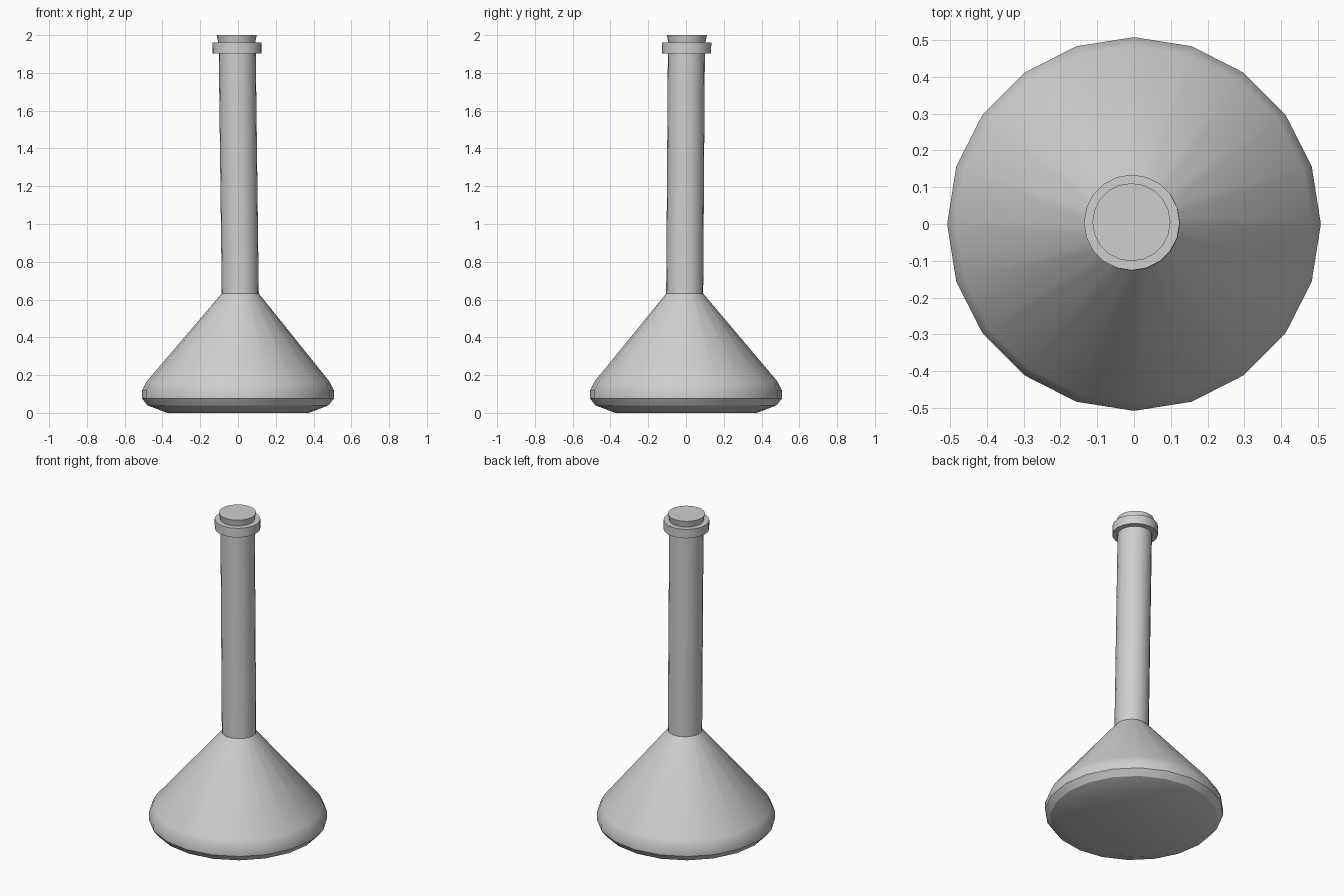
import bpy, bmesh, math

if "Cube" in bpy.data.objects:
    bpy.data.objects.remove(bpy.data.objects["Cube"])

SIDES = 20

# One flat grey for the whole flask
grey = bpy.data.materials.new("light grey")
grey.diffuse_color = (0.62, 0.62, 0.62, 1)
grey.use_nodes = True
grey.node_tree.nodes["Principled BSDF"].inputs["Base Color"].default_value = grey.diffuse_color


def lathe(name, rings, angle=30):
    """Closed solid from rings given as (radius, z, centre x, centre y)."""
    bm = bmesh.new()
    loops = []
    for r, z, cx, cy in rings:
        loops.append([bm.verts.new((cx + r * math.cos(2 * math.pi * i / SIDES),
                                    cy + r * math.sin(2 * math.pi * i / SIDES), z))
                      for i in range(SIDES)])
    for a, b in zip(loops, loops[1:]):
        for i in range(SIDES):
            j = (i + 1) % SIDES
            bm.faces.new((a[i], a[j], b[j], b[i]))
    bm.faces.new(loops[0][::-1])
    bm.faces.new(loops[-1])
    mesh = bpy.data.meshes.new(name)
    bm.to_mesh(mesh)
    bm.free()
    mesh.materials.append(grey)
    ob = bpy.data.objects.new(name, mesh)
    bpy.context.collection.objects.link(ob)
    bpy.ops.object.select_all(action='DESELECT')
    ob.select_set(True)
    bpy.context.view_layer.objects.active = ob
    bpy.ops.object.shade_smooth_by_angle(angle=math.radians(angle))
    return ob


# Conical body with a rounded foot
lathe("flask_body", [
    (0.375, 0.0, 0, 0), (0.48, 0.04, 0, 0), (0.508, 0.077, 0, 0),
    (0.508, 0.12, 0, 0), (0.485, 0.165, 0, 0), (0.098, 0.632, 0.012, -0.007)])

# Long, very slightly leaning neck
lathe("neck", [(0.098, 0.63, 0.012, -0.007), (0.098, 1.91, -0.004, 0.002)])

# Collar around the mouth
lathe("collar", [(0.13, 1.903, -0.005, 0.003), (0.13, 1.96, -0.006, 0.004)])

# Tapered stopper
lathe("stopper", [(0.09, 1.92, -0.006, 0.004), (0.106, 2.0, -0.007, 0.005)])
